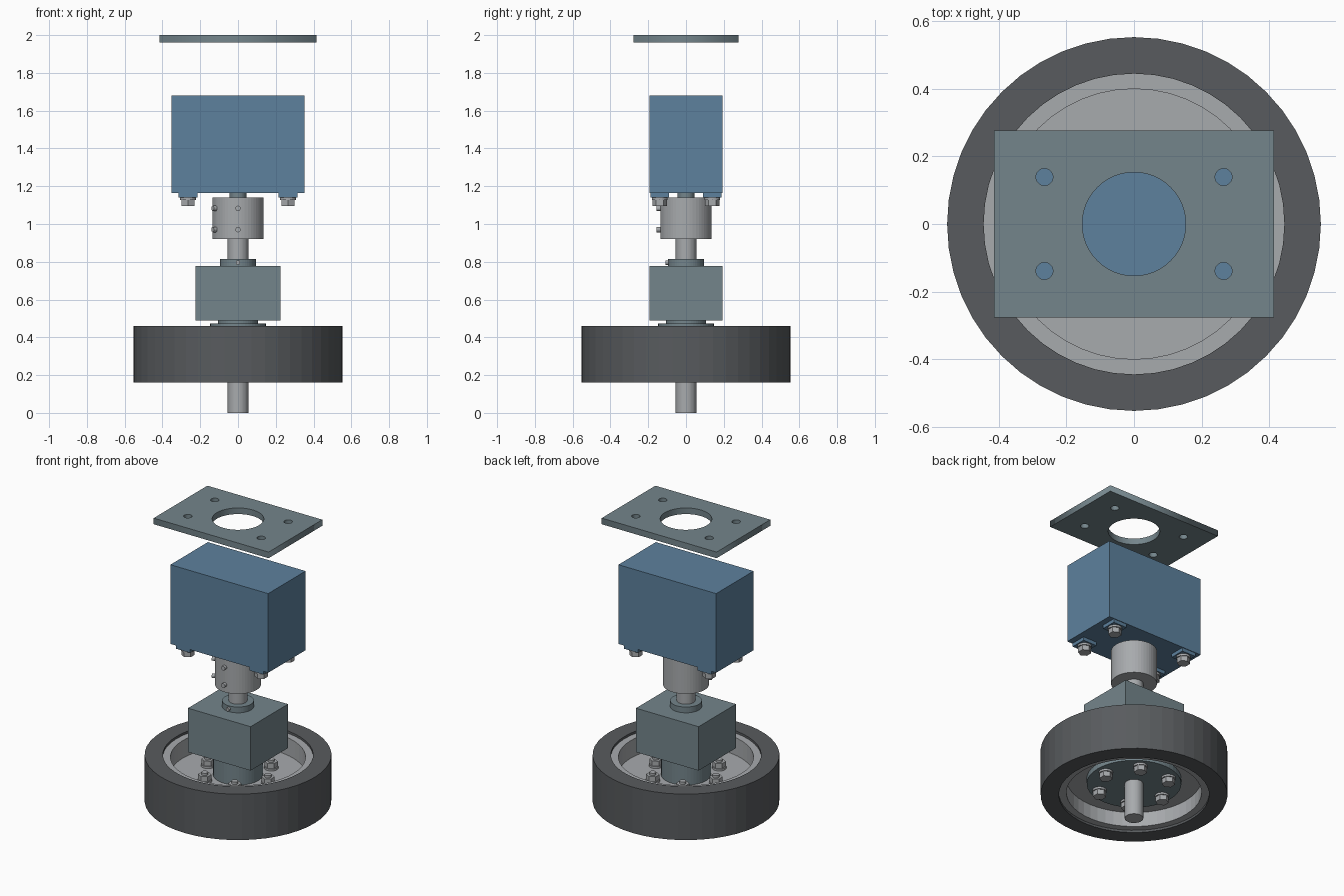
import bpy, bmesh, math
from mathutils import Matrix, Vector

cube = bpy.data.objects.get("Cube")
if cube:
    bpy.data.objects.remove(cube, do_unlink=True)


def material(name, rgb):
    m = bpy.data.materials.new(name)
    m.use_nodes = True
    m.diffuse_color = (*rgb, 1)
    m.node_tree.nodes["Principled BSDF"].inputs["Base Color"].default_value = (*rgb, 1)
    return m


BLUE = material("motor blue", (0.11, 0.22, 0.34))
STEEL = material("grey steel", (0.175, 0.235, 0.26))
RUBBER = material("dark rubber", (0.098, 0.105, 0.112))
BRIGHT = material("bright metal", (0.39, 0.405, 0.42))


def add_mesh(name, bm, mat):
    bmesh.ops.recalc_face_normals(bm, faces=bm.faces)
    mesh = bpy.data.meshes.new(name)
    bm.to_mesh(mesh)
    bm.free()
    mesh.materials.append(mat)
    ob = bpy.data.objects.new(name, mesh)
    bpy.context.collection.objects.link(ob)
    return ob


def box(name, mat, half_x, half_y, z0, z1, x=0, y=0):
    bm = bmesh.new()
    place = Matrix.Translation((x, y, (z0 + z1) / 2))
    size = Matrix.Diagonal((2 * half_x, 2 * half_y, z1 - z0, 1))
    bmesh.ops.create_cube(bm, size=1, matrix=place @ size)
    return add_mesh(name, bm, mat)


def cylinder(name, mat, r, z0, z1, x=0, y=0, sides=48):
    bm = bmesh.new()
    bmesh.ops.create_cone(bm, cap_ends=True, segments=sides, radius1=r, radius2=r,
                          depth=z1 - z0, matrix=Matrix.Translation((x, y, (z0 + z1) / 2)))
    return add_mesh(name, bm, mat)


def lathe(name, mat, profile, sides=64):
    """Spin a closed radius/height outline around the shaft axis."""
    bm = bmesh.new()
    verts = [bm.verts.new((r, 0, z)) for r, z in profile]
    edges = [bm.edges.new((verts[i - 1], verts[i])) for i in range(len(verts))]
    bmesh.ops.spin(bm, geom=verts + edges, axis=(0, 0, 1), cent=(0, 0, 0),
                   steps=sides, angle=2 * math.pi)
    bmesh.ops.remove_doubles(bm, verts=bm.verts, dist=0.0001)
    return add_mesh(name, bm, mat)


def set_screw(name, r, z, degrees, size=0.014):
    """Small radial screw standing out of a collar."""
    a = math.radians(degrees)
    out = Vector((math.cos(a), math.sin(a), 0))
    turn = out.to_track_quat("Z", "Y").to_matrix().to_4x4()
    bm = bmesh.new()
    bmesh.ops.create_cone(bm, cap_ends=True, segments=16, radius1=size, radius2=size,
                          depth=0.04, matrix=Matrix.Translation(out * r + Vector((0, 0, z))) @ turn)
    add_mesh(name, bm, BRIGHT)


def bolt(name, x, y, z, direction, stud=0.0):
    """Washer and hex head stacked from a seat at height z."""
    layers = [("washer", 0.042, 0, 0.013, 24), ("hex", 0.039, 0.013, 0.045, 6)]
    if stud:
        layers.append(("stud", 0.02, 0.04, 0.045 + stud, 16))
    for part, r, a, b, sides in layers:
        low, high = sorted((z + direction * a, z + direction * b))
        cylinder(f"{name}_{part}", BRIGHT, r, low, high, x, y, sides)


def flat_plate(name, mat, half_x, half_y, z0, z1, holes):
    """Rectangle with round holes, filled and extruded as a flat curve."""
    curve = bpy.data.curves.new(name, "CURVE")
    curve.dimensions = "2D"
    curve.fill_mode = "BOTH"
    curve.extrude = (z1 - z0) / 2
    loops = [[(-half_x, -half_y), (half_x, -half_y), (half_x, half_y), (-half_x, half_y)]]
    for x, y, r in holes:
        angles = [math.tau * i / 48 for i in range(48)]
        loops.append([(x + r * math.cos(a), y + r * math.sin(a)) for a in angles])
    for loop in loops:
        spline = curve.splines.new("POLY")
        spline.points.add(len(loop) - 1)
        for point, (x, y) in zip(spline.points, loop):
            point.co = (x, y, 0, 1)
        spline.use_cyclic_u = True
    temp = bpy.data.objects.new(name + "_outline", curve)
    bpy.context.collection.objects.link(temp)
    bpy.context.view_layer.update()
    mesh = bpy.data.meshes.new_from_object(temp.evaluated_get(bpy.context.evaluated_depsgraph_get()))
    bpy.data.objects.remove(temp, do_unlink=True)
    mesh.materials.clear()
    mesh.materials.append(mat)
    ob = bpy.data.objects.new(name, mesh)
    ob.location.z = (z0 + z1) / 2
    bpy.context.collection.objects.link(ob)


# Mounting plate floating above the motor
corners = [(sx * 0.265, sy * 0.139) for sx in (-1, 1) for sy in (-1, 1)]
flat_plate("mounting_plate", STEEL, 0.415, 0.277, 1.96, 2.0,
           [(0, 0, 0.153)] + [(x, y, 0.025) for x, y in corners])

# Motor with four bolted feet
box("motor_body", BLUE, 0.353, 0.193, 1.163, 1.68)
for i, (x, y) in enumerate(corners):
    box(f"motor_foot_{i}", BLUE, 0.05, 0.05, 1.14, 1.165, x, y)
    bolt(f"motor_bolt_{i}", x, y, 1.14, -1)
cylinder("motor_shaft", STEEL, 0.045, 1.1, 1.17)

# Shaft and coupling
cylinder("drive_shaft", BRIGHT, 0.055, 0, 1.0)
cylinder("coupling", BRIGHT, 0.136, 0.92, 1.14)
for z in (0.97, 1.083):
    for angle in (-90, 210):
        set_screw(f"coupling_screw_{z}_{angle}", 0.135, z, angle)

# Bearing block with locking collar
box("bearing_block", STEEL, 0.226, 0.193, 0.49, 0.777)
lathe("bearing_collar", STEEL, [(0.05, 0.77), (0.094, 0.77), (0.094, 0.815), (0.05, 0.815)], 48)
set_screw("collar_screw", 0.089, 0.796, -90, 0.012)
cylinder("bearing_spacer", STEEL, 0.105, 0.465, 0.495)

# Hub: upper barrel and lower flange
cylinder("hub_barrel", STEEL, 0.147, 0.32, 0.473)
cylinder("hub_flange", STEEL, 0.28, 0.235, 0.275)

# Wheel: tyre, and rim with its web disc
lathe("tyre", RUBBER, [(0.445, 0.16), (0.553, 0.16), (0.553, 0.46), (0.445, 0.46)], 48)
lathe("wheel_rim", BRIGHT, [(0.05, 0.27), (0.4, 0.27), (0.4, 0.175), (0.446, 0.175),
                            (0.446, 0.445), (0.4, 0.445), (0.4, 0.33), (0.05, 0.33)], 48)

# Six through bolts clamping the flange to the web
for i in range(6):
    a = math.tau * i / 6
    x, y = 0.217 * math.cos(a), 0.217 * math.sin(a)
    bolt(f"wheel_nut_{i}", x, y, 0.33, 1, 0.015)
    bolt(f"wheel_bolt_{i}", x, y, 0.235, -1)
